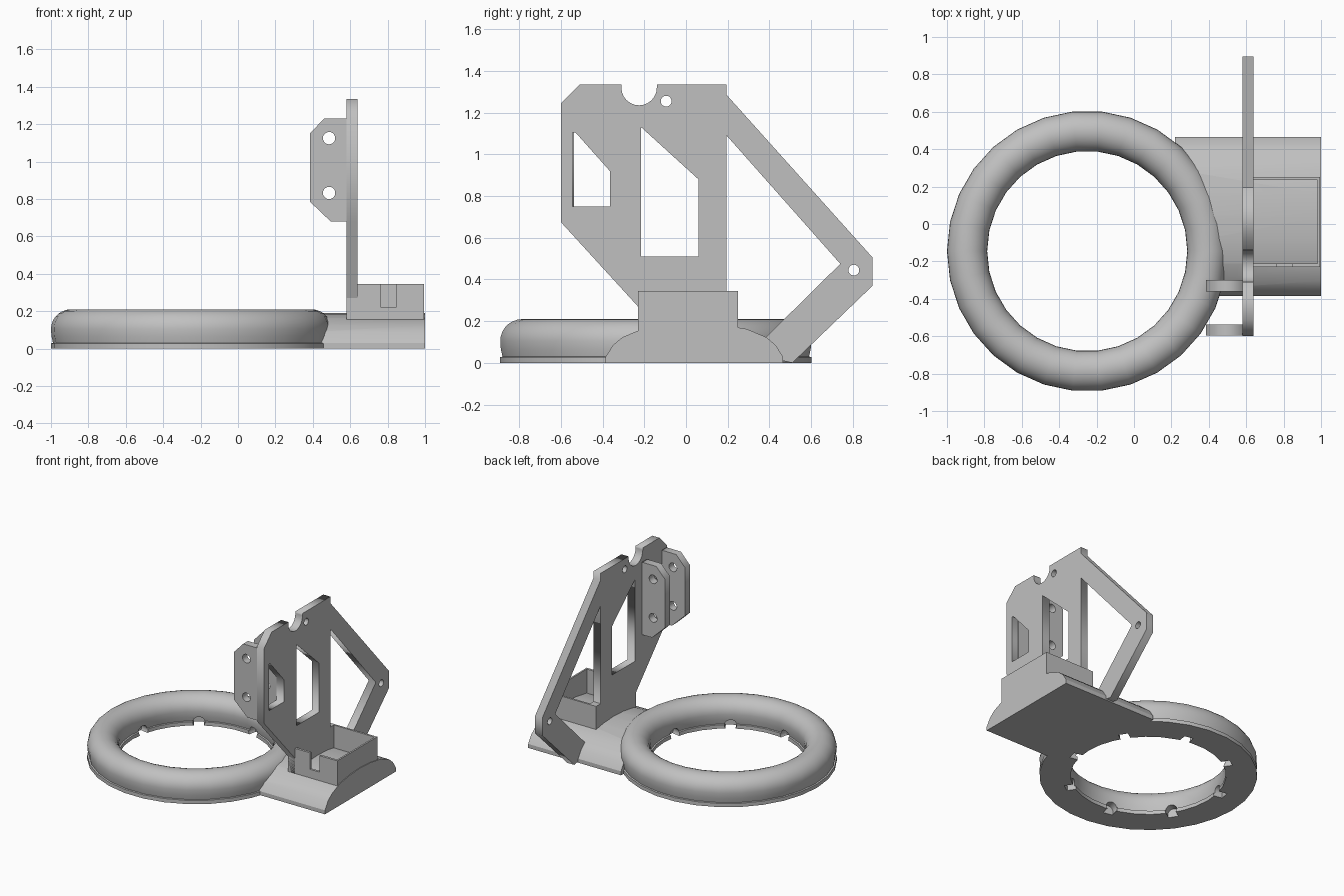
import bpy, bmesh, math
from mathutils import Matrix, Vector

if "Cube" in bpy.data.objects:
    bpy.data.objects.remove(bpy.data.objects["Cube"])

grey = bpy.data.materials.new("plain_grey")
grey.diffuse_color = (0.53, 0.53, 0.53, 1)
grey.use_nodes = True
grey.node_tree.nodes["Principled BSDF"].inputs["Base Color"].default_value = grey.diffuse_color

RING = Vector((-0.25, -0.145, 0))


def add_object(name, bm):
    bmesh.ops.remove_doubles(bm, verts=bm.verts, dist=1e-4)
    bmesh.ops.recalc_face_normals(bm, faces=bm.faces)
    me = bpy.data.meshes.new(name)
    bm.to_mesh(me)
    bm.free()
    me.materials.append(grey)
    ob = bpy.data.objects.new(name, me)
    bpy.context.collection.objects.link(ob)
    return ob


def circle(cx, cy, r, n=20):
    return [(cx + r * math.cos(math.tau * i / n), cy + r * math.sin(math.tau * i / n)) for i in range(n)]


def prism(name, loops, plane, lo, hi):
    """Extrude an outline with holes; plane 'yz' runs along x, 'xz' along y."""
    cu = bpy.data.curves.new(name, 'CURVE')
    cu.dimensions = '2D'
    cu.fill_mode = 'BOTH'
    cu.extrude = (hi - lo) / 2
    for pts in loops:
        sp = cu.splines.new('POLY')
        sp.points.add(len(pts) - 1)
        for p, (a, b) in zip(sp.points, pts):
            p.co = (a, b, 0, 1)
        sp.use_cyclic_u = True
    tmp = bpy.data.objects.new(name + "_curve", cu)
    bpy.context.collection.objects.link(tmp)
    dg = bpy.context.evaluated_depsgraph_get()
    me = bpy.data.meshes.new_from_object(tmp.evaluated_get(dg))
    bm = bmesh.new()
    bm.from_mesh(me)
    bpy.data.objects.remove(tmp)
    mid = (lo + hi) / 2
    for v in bm.verts:
        a, b, c = v.co
        v.co = (mid + c, a, b) if plane == 'yz' else (a, mid + c, b)
    return add_object(name, bm)


def box(name, lo, hi):
    bm = bmesh.new()
    bmesh.ops.create_cube(bm, size=1)
    for v in bm.verts:
        v.co = [l + (h - l) * (c + 0.5) for l, h, c in zip(lo, hi, v.co)]
    return add_object(name, bm)


def cylinder(name, r, depth, matrix, n=16):
    bm = bmesh.new()
    bmesh.ops.create_cone(bm, cap_ends=True, segments=n, radius1=r, radius2=r, depth=depth, matrix=matrix)
    return add_object(name, bm)


def cut(ob, cutters):
    for c in cutters:
        m = ob.modifiers.new("cut", 'BOOLEAN')
        m.operation = 'DIFFERENCE'
        m.solver = 'EXACT'
        m.object = c
    dg = bpy.context.evaluated_depsgraph_get()
    me = bpy.data.meshes.new_from_object(ob.evaluated_get(dg))
    ob.modifiers.clear()
    ob.data = me
    for c in cutters:
        bpy.data.objects.remove(c)


def smooth(ob, deg):
    ob.data.shade_smooth()
    ob.data.set_sharp_from_angle(angle=math.radians(deg))


# Rounded ring on a thin flat foot, made by turning a half-round section
R, T = 0.6425, 0.1075
half = [(T, 0), (T, 0.028), (T - 0.011, 0.03), (T - 0.003, 0.065)]
arc = [(T * math.cos(math.pi * i / 14), 0.105 + 0.105 * math.sin(math.pi * i / 14)) for i in range(15)]
section = half + arc + [(-x, z) for x, z in reversed(half)]
bm = bmesh.new()
N = 30
rows = []
for i in range(N):
    a = math.tau * i / N
    rows.append([bm.verts.new((RING.x + (R + x) * math.cos(a), RING.y + (R + x) * math.sin(a), z))
                 for x, z in section])
for i in range(N):
    p, q = rows[i], rows[(i + 1) % N]
    for j in range(len(section)):
        k = (j + 1) % len(section)
        bm.faces.new((p[j], q[j], q[k], p[k]))
ring = add_object("ring", bm)

# Eight small notches along the ring's inner bottom edge
notches = []
for i in range(8):
    a = math.radians(33 + 45 * i)
    m = (Matrix.Translation(RING + Vector((0, 0, 0.022))) @ Matrix.Rotation(a, 4, 'Z')
         @ Matrix.Translation((0.54, 0, 0)) @ Matrix.Rotation(math.pi / 2, 4, 'Y'))
    notches.append(cylinder("notch_cutter", 0.042, 0.11, m))
cut(ring, notches)
smooth(ring, 35)

# Domed base joining the ring, trimmed so it ends inside the ring body
side = [(0.425, 0), (0.425, 0.03), (0.39, 0.085), (0.345, 0.123), (0.25, 0.163), (0.12, 0.184)]
dome = [(0.04 + y, z) for y, z in side] + [(0.04, 0.19)] + [(0.04 - y, z) for y, z in reversed(side)]
base = prism("base", [dome], 'yz', 0.22, 1.0)
cut(base, [cylinder("ring_cutter", 0.65, 1, Matrix.Translation(RING), 30)])
smooth(base, 30)

# Open tray on the base with a slot in its front wall
tray = box("tray", (0.58, -0.23, 0.1), (0.995, 0.25, 0.345))
cut(tray, [box("tray_cutter", (0.64, -0.212, 0.15), (0.982, 0.235, 0.5)),
           box("slot_cutter", (0.765, -0.3, 0.22), (0.845, -0.2, 0.5))])

# Upright plate with brace, windows, screw holes and a round top notch
scoop = [(-0.225 - 0.085 * math.cos(math.pi * i / 12), 1.32 - 0.085 * math.sin(math.pi * i / 12))
         for i in range(13)]
outline = ([(-0.6, 0.675), (-0.6, 1.245), (-0.51, 1.335), (-0.31, 1.335)] + scoop +
           [(-0.14, 1.335), (0.195, 1.335), (0.195, 1.285), (0.895, 0.505), (0.895, 0.37),
            (0.51, 0), (0.42, 0.02), (-0.23, 0.05), (-0.23, 0.27)])
brace_gap = [(0.195, 1.09), (0.74, 0.475), (0.36, 0.1), (0.195, 0.1)]
tall_window = [(-0.215, 1.13), (0.06, 0.88), (0.06, 0.51), (-0.215, 0.51)]
small_window = [(-0.545, 1.105), (-0.53, 1.105), (-0.365, 0.92), (-0.365, 0.75), (-0.545, 0.75)]
prism("upright_plate", [outline, brace_gap, tall_window, small_window,
                        circle(-0.095, 1.255, 0.026), circle(0.805, 0.445, 0.026)], 'yz', 0.58, 0.64)

# Two drilled mounting ears on the plate's left face
ear = [(0.585, 1.23), (0.46, 1.23), (0.385, 1.15), (0.385, 0.785), (0.495, 0.68), (0.585, 0.68)]
for name, lo, hi in (("front_ear", -0.595, -0.538), ("rear_ear", -0.36, -0.3)):
    prism(name, [ear, circle(0.487, 1.125, 0.033), circle(0.487, 0.832, 0.033)], 'xz', lo, hi)
